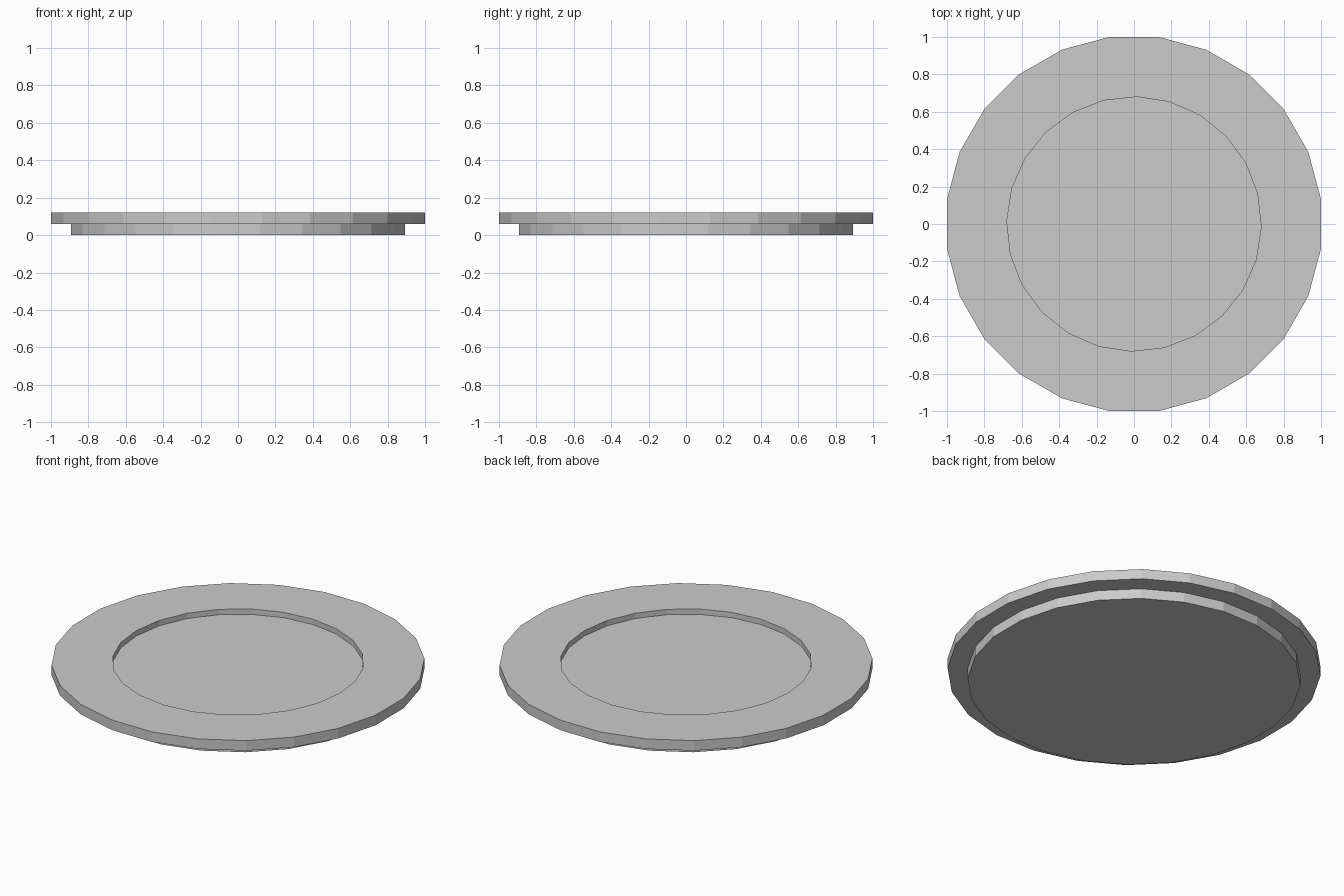
import bpy, bmesh
from math import radians, sin, cos

if "Cube" in bpy.data.objects:
    bpy.data.objects.remove(bpy.data.objects["Cube"])

SIDES = 24


def stepped_disc(name, profile):
    """Skin rings of (radius, z, start angle), capped at both ends."""
    bm = bmesh.new()
    rings = []
    for radius, z, turn in profile:
        angles = [radians(turn + 360 * i / SIDES) for i in range(SIDES)]
        rings.append([bm.verts.new((radius * cos(a), radius * sin(a), z)) for a in angles])
    for low, high in zip(rings, rings[1:]):
        for i in range(SIDES):
            j = (i + 1) % SIDES
            bm.faces.new((low[i], low[j], high[j], high[i]))
    bm.faces.new(rings[0][::-1])
    bm.faces.new(rings[-1])
    bmesh.ops.recalc_face_normals(bm, faces=bm.faces)
    mesh = bpy.data.meshes.new(name)
    bm.to_mesh(mesh)
    bm.free()
    obj = bpy.data.objects.new(name, mesh)
    bpy.context.collection.objects.link(obj)
    return obj


# Narrow foot, wide rim, and a shallow recess turned slightly against the rim
stepped_disc("stepped_plate", [
    (0.90, 0.00, 7.5),
    (0.90, 0.06, 7.5),
    (1.0086, 0.06, 7.5),
    (1.0086, 0.12, 7.5),
    (0.68, 0.12, 13.8),
    (0.68, 0.088, 13.8),
])
